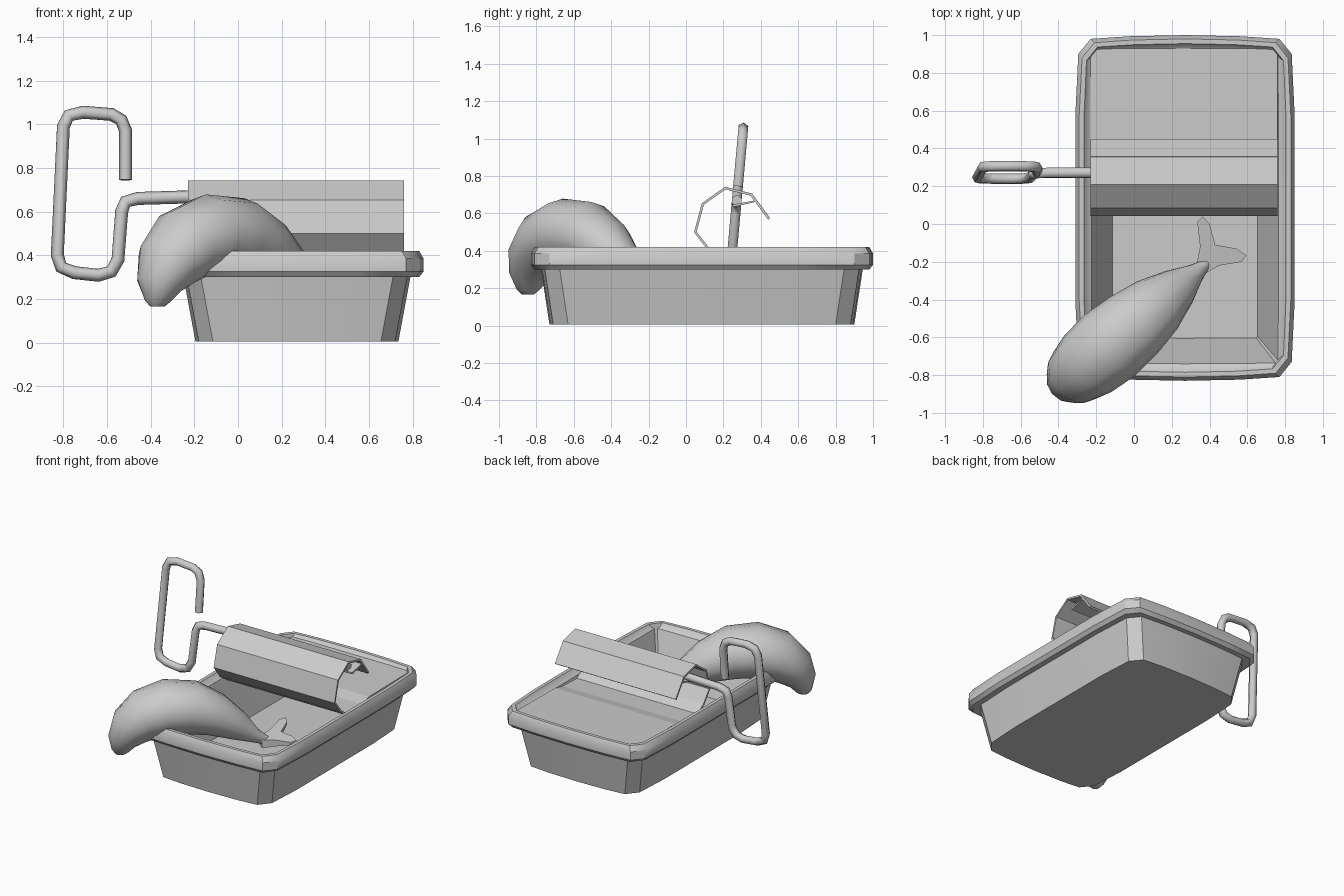
import bpy, bmesh, math
from mathutils import Vector

if "Cube" in bpy.data.objects:
    bpy.data.objects.remove(bpy.data.objects["Cube"])


def make_object(name, bm, smooth=None):
    bmesh.ops.recalc_face_normals(bm, faces=bm.faces)
    mesh = bpy.data.meshes.new(name)
    bm.to_mesh(mesh)
    bm.free()
    ob = bpy.data.objects.new(name, mesh)
    bpy.context.collection.objects.link(ob)
    if smooth:
        bpy.ops.object.select_all(action='DESELECT')
        ob.select_set(True)
        bpy.context.view_layer.objects.active = ob
        bpy.ops.object.shade_smooth_by_angle(angle=math.radians(smooth))
    return ob


def loft(name, rings, smooth=None):
    bm = bmesh.new()
    rows = [[bm.verts.new(p) for p in r] for r in rings]
    for a, b in zip(rows, rows[1:]):
        for i in range(len(a)):
            j = (i + 1) % len(a)
            bm.faces.new((a[i], a[j], b[j], b[i]))
    bm.faces.new(rows[0])
    bm.faces.new(rows[-1])
    return make_object(name, bm, smooth)


def sheet(name, profile, x0, x1, thickness):
    bm = bmesh.new()
    rows = [(bm.verts.new((x0, y, z)), bm.verts.new((x1, y, z))) for y, z in profile]
    for a, b in zip(rows, rows[1:]):
        bm.faces.new((a[0], a[1], b[1], b[0]))
    ob = make_object(name, bm)
    mod = ob.modifiers.new("thickness", 'SOLIDIFY')
    mod.thickness = thickness
    mod.offset = 0
    return ob


# Tin: bowed rectangle outline lofted through body, rolled rim and inside
CX, CY = 0.27, 0.085


def outline(hx, hy, z, c=1.0):
    q = [(hx, 0.55 * hy), (hx - 0.015 * c, hy - 0.1 * c),
         (hx - 0.08 * c, hy - 0.02 * c), (0.5 * hx, hy - 0.006 * c)]
    pts = [(hx, 0)] + q + [(0, hy)] + [(-x, y) for x, y in reversed(q)]
    pts += [(-hx, 0)] + [(-x, -y) for x, y in q] + [(0, -hy)]
    pts += [(x, -y) for x, y in reversed(q)]
    return [(CX + x, CY + y, z) for x, y in pts]


levels = [(0.465, 0.815, 0.005, 1), (0.52, 0.86, 0.30, 1), (0.56, 0.895, 0.30, 1),
          (0.58, 0.915, 0.325, 1), (0.58, 0.915, 0.385, 1), (0.56, 0.895, 0.42, 1),
          (0.535, 0.87, 0.42, 0.9), (0.515, 0.85, 0.395, 0.6),
          (0.495, 0.825, 0.385, 0.2), (0.385, 0.69, 0.06, 0.1)]
loft("tin", [outline(*l) for l in levels], 35)

# Peeled lid: flat rear panel rolling up and over the key
sheet("rolled_lid",
      [(0.93, 0.39), (0.45, 0.385), (0.36, 0.365), (0.19, 0.36), (0.12, 0.41),
       (0.05, 0.50), (0.09, 0.65), (0.21, 0.735), (0.35, 0.70), (0.445, 0.57)],
      -0.23, 0.76, 0.014)
sheet("lid_hook", [(0.35, 0.70), (0.37, 0.665), (0.25, 0.64)], -0.23, 0.76, 0.014)

# Wire key
path = [(-0.515, 0.745), (-0.515, 0.97), (-0.535, 1.02), (-0.58, 1.045), (-0.71, 1.055),
        (-0.775, 1.04), (-0.80, 0.99), (-0.828, 0.40), (-0.81, 0.345), (-0.75, 0.32),
        (-0.64, 0.308), (-0.58, 0.325), (-0.55, 0.38), (-0.533, 0.60),
        (-0.515, 0.645), (-0.46, 0.66), (-0.2, 0.668), (0.72, 0.668)]
curve = bpy.data.curves.new("key", 'CURVE')
curve.dimensions = '3D'
curve.bevel_depth = 0.03
curve.bevel_resolution = 1
curve.use_fill_caps = True
spline = curve.splines.new('POLY')
spline.points.add(len(path) - 1)
for p, (x, z) in zip(spline.points, path):
    p.co = (x, 0.24 + (z - 0.32) * 0.09, z, 1)
bpy.context.collection.objects.link(bpy.data.objects.new("key", curve))

# Fish body: (distance along, height, half width, half depth), arched over the rim
TAIL = Vector((0.36, -0.23, 0))
D = Vector((-0.764, -0.645, 0)).normalized()
N = Vector((-D.y, D.x, 0))
UP = Vector((0, 0, 1))
spine = [(-0.03, 0.22, 0.025, 0.03), (0.05, 0.26, 0.055, 0.05), (0.16, 0.335, 0.11, 0.10),
         (0.31, 0.425, 0.165, 0.145), (0.47, 0.485, 0.195, 0.18), (0.64, 0.495, 0.21, 0.185),
         (0.79, 0.445, 0.195, 0.175), (0.89, 0.36, 0.165, 0.145), (0.945, 0.265, 0.115, 0.10),
         (0.955, 0.19, 0.06, 0.06), (0.955, 0.165, 0.03, 0.035)]
centres = [TAIL + D * s + UP * z for s, z, w, h in spine]
rings = []
for i, (s, z, w, h) in enumerate(spine):
    t = (centres[min(i + 1, len(spine) - 1)] - centres[max(i - 1, 0)]).normalized()
    b = N.cross(t)
    b = -b if b.dot(UP - D * -0.8) < 0 else b
    rings.append([centres[i] + N * (w * math.cos(a)) + b * (h * math.sin(a))
                  for a in (k * math.tau / 12 for k in range(12))])
loft("fish_body", rings, 40)

# Fish tail: forked wedge, thin at the tips
fork = [(0.33, -0.22, 0.21), (0.35, -0.12, 0.235), (0.335, 0.01, 0.27), (0.365, 0.04, 0.28),
        (0.40, 0.00, 0.27), (0.43, -0.11, 0.24), (0.54, -0.13, 0.25), (0.595, -0.165, 0.25),
        (0.57, -0.20, 0.24), (0.45, -0.22, 0.22), (0.38, -0.26, 0.21)]
thick = [0.03, 0.025, 0.01, 0.01, 0.01, 0.02, 0.01, 0.01, 0.01, 0.025, 0.03]
loft("fish_tail", [[(x, y, z + k * t) for (x, y, z), t in zip(fork, thick)] for k in (-1, 1)])
